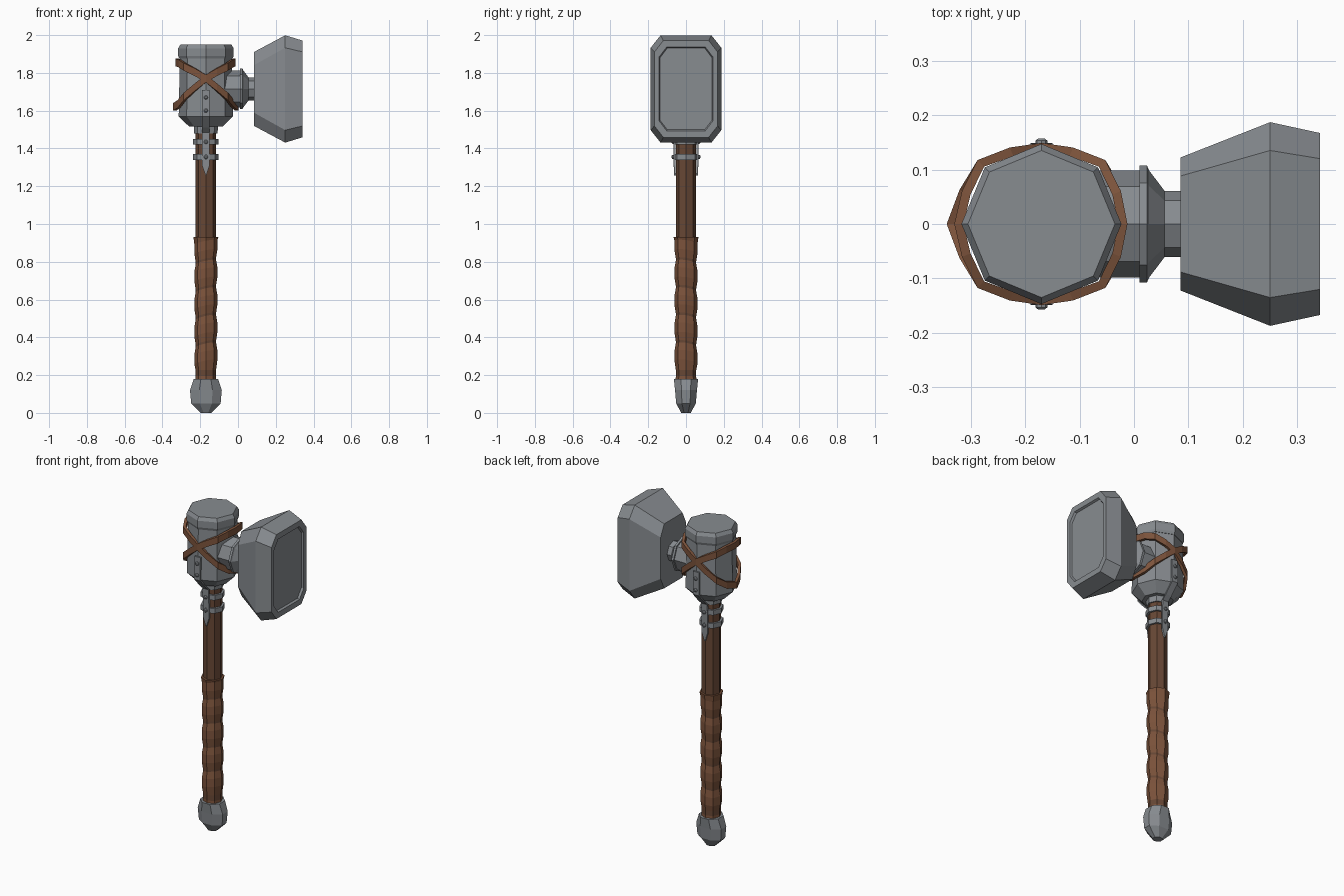
import bpy, bmesh
from math import pi, sin, cos

if "Cube" in bpy.data.objects:
    bpy.data.objects.remove(bpy.data.objects["Cube"])

CX = -0.17   # x of handle and barrel axis
HZ = 1.715   # z of hammer head axis


def material(name, rgb):
    m = bpy.data.materials.new(name)
    m.diffuse_color = (*rgb, 1)
    m.use_nodes = True
    m.node_tree.nodes["Principled BSDF"].inputs["Base Color"].default_value = m.diffuse_color
    return m


METAL = material("dark_steel", (0.245, 0.262, 0.28))
WOOD = material("wood", (0.135, 0.063, 0.036))
LEATHER = material("leather", (0.205, 0.088, 0.045))


def loft(name, rings, mat=METAL, closed=False):
    """Skin rings of points; either cap both ends or close the loop."""
    bm = bmesh.new()
    rows = [[bm.verts.new(p) for p in r] for r in rings]
    pairs = list(zip(rows, rows[1:]))
    if closed:
        pairs.append((rows[-1], rows[0]))
    else:
        bm.faces.new(rows[0])
        bm.faces.new(rows[-1])
    n = len(rows[0])
    for a, b in pairs:
        for i in range(n):
            j = (i + 1) % n
            bm.faces.new((a[i], a[j], b[j], b[i]))
    bmesh.ops.recalc_face_normals(bm, faces=bm.faces)
    me = bpy.data.meshes.new(name)
    bm.to_mesh(me)
    bm.free()
    ob = bpy.data.objects.new(name, me)
    bpy.context.collection.objects.link(ob)
    me.materials.append(mat)
    return ob


def ring_z(z, rx, ry=None, turn=0.0, tilt=0.0):
    ry = rx if ry is None else ry
    return [(CX + rx * cos(a), ry * sin(a), z + tilt * cos(a + 0.6))
            for a in (turn + i * pi / 4 for i in range(8))]


def ring_x(x, r):
    return [(x, r * cos(i * pi / 4), HZ + r * sin(i * pi / 4)) for i in range(8)]


def block_ring(x, hy, hz, cy, cz):
    """Rectangle with cut corners, facing along x."""
    q = [(hy, hz - cz), (hy - cy, hz), (-hy + cy, hz), (-hy, hz - cz),
         (-hy, -hz + cz), (-hy + cy, -hz), (hy - cy, -hz), (hy, -hz + cz)]
    return [(x, y, HZ + z) for y, z in q]


# Pommel, flattened front to back
loft("pommel", [ring_z(z, rx / cos(pi / 8), ry / cos(pi / 8), pi / 8) for z, rx, ry in
                [(0, 0.028, 0.025), (0.05, 0.078, 0.052), (0.12, 0.084, 0.058),
                 (0.18, 0.064, 0.064)]])

# Wooden shaft
loft("shaft", [ring_z(0.15, 0.054), ring_z(1.53, 0.054)], WOOD)

# Leather grip: slanted bulges
grip = [ring_z(0.17, 0.055)]
for k in range(5):
    z = 0.22 + k * 0.146
    grip.append(ring_z(z, 0.053, tilt=0.014 if k else 0))
    grip.append(ring_z(z + 0.05, 0.061, tilt=0.014))
    grip.append(ring_z(z + 0.10, 0.061, tilt=0.014))
grip.append(ring_z(0.93, 0.066))
loft("grip_wrap", grip, LEATHER)

# Barrel socket with cap, tapered base and collar
loft("barrel", [ring_z(z, r) for z, r in
                [(1.48, 0.062), (1.515, 0.064), (1.515, 0.088), (1.57, 0.144),
                 (1.88, 0.138)]])
loft("barrel_cap", [ring_z(z, r) for z, r in
                    [(1.875, 0.141), (1.89, 0.147), (1.93, 0.147), (1.95, 0.135)]])

# Bands around the shaft
for k, z in enumerate((1.355, 1.435)):
    loft(f"shaft_band_{k}", [ring_z(z - 0.015, 0.067), ring_z(z + 0.015, 0.067)])

# Riveted metal straps on front and back
strap = [(0.148, 1.71, 0.02), (0.149, 1.57, 0.02), (0.095, 1.51, 0.02),
         (0.068, 1.485, 0.02), (0.065, 1.31, 0.02), (0.064, 1.257, 0.002)]
for side, s in (("front", -1), ("back", 1)):
    loft(f"strap_{side}", [[(CX - w, s * y, z), (CX + w, s * y, z),
                            (CX + w, s * (y - 0.01), z), (CX - w, s * (y - 0.01), z)]
                           for y, z, w in strap])
    for k, (y, z) in enumerate([(0.148, 1.67), (0.148, 1.60), (0.067, 1.435), (0.067, 1.355)]):
        loft(f"rivet_{side}_{k}",
             [[(CX + r * cos(i * pi / 4), s * (y + d), z + r * sin(i * pi / 4))
               for i in range(8)] for d, r in [(-0.005, 0.011), (0.005, 0.011), (0.009, 0.006)]])

# Two tilted leather loops crossing on front and back
radius = [0.158, 0.158, 0.166, 0.152, 0.149, 0.152, 0.166, 0.163, 0.172]
height = [1.855, 1.85, 1.832, 1.803, 1.77, 1.725, 1.675, 1.635, 1.62]
for name, s in (("left", -1), ("right", 1)):
    rows = []
    for i in range(16):
        k = min(i, 16 - i)
        a, r, z = i * pi / 8, radius[k], height[k]
        if s > 0 and k == 8 or s < 0 and k == 0:
            r += 0.002
        rows.append([(CX + s * (r + d) * cos(a), (r + d) * sin(a), z + h)
                     for d, h in [(0, -0.02), (0, 0.02), (-0.017, 0.02), (-0.017, -0.02)]])
    loft(f"cross_binding_{name}", rows, LEATHER, closed=True)

# Arm joining barrel and head, with flange
loft("arm", [ring_x(x, r) for x, r in
             [(CX, 0.098), (0.01, 0.098), (0.01, 0.107), (0.024, 0.107),
              (0.028, 0.098), (0.056, 0.061), (0.10, 0.061)]])

# Hammer head with recessed striking face
loft("hammer_head", [block_ring(*p) for p in
                     [(0.085, 0.122, 0.196, 0.034, 0.07), (0.25, 0.187, 0.284, 0.052, 0.066),
                      (0.342, 0.167, 0.256, 0.047, 0.06), (0.342, 0.142, 0.222, 0.04, 0.052),
                      (0.33, 0.137, 0.216, 0.038, 0.05)]])
